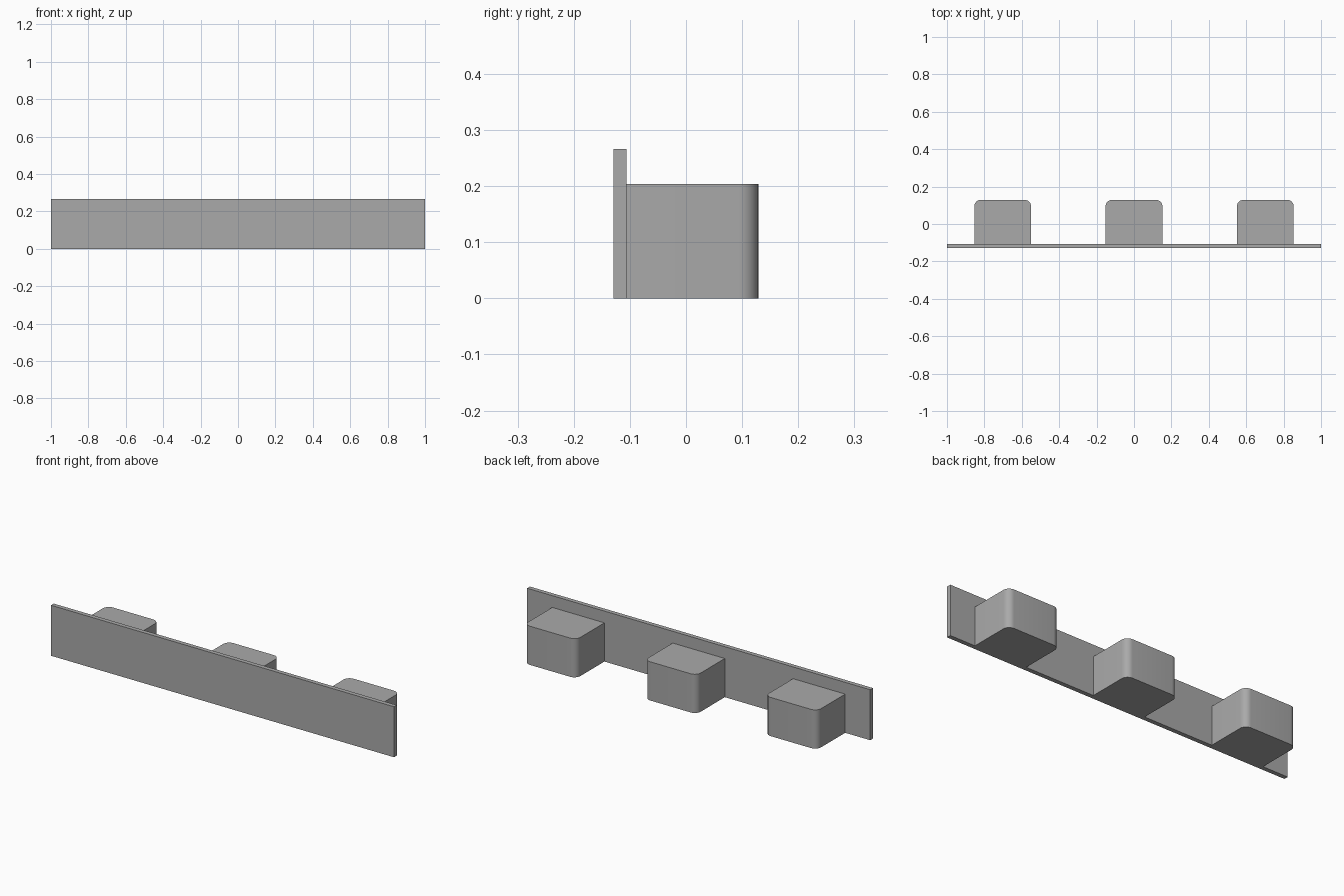
import bpy
import bmesh

cube = bpy.data.objects.get("Cube")
if cube:
    bpy.data.objects.remove(cube, do_unlink=True)

grey = bpy.data.materials.new("plain_grey")
grey.use_nodes = True
colour = (0.4, 0.4, 0.4, 1)
grey.diffuse_color = colour
grey.node_tree.nodes["Principled BSDF"].inputs["Base Color"].default_value = colour


def box(name, x, y, z, round_back=0):
    """Box between the given limits, optionally with rounded upright back edges."""
    bm = bmesh.new()
    bmesh.ops.create_cube(bm, size=1)
    for v in bm.verts:
        v.co = [lim[0] if c < 0 else lim[1] for c, lim in zip(v.co, (x, y, z))]
    if round_back:
        edges = [e for e in bm.edges
                 if all(abs(v.co.y - y[1]) < 1e-5 for v in e.verts)
                 and abs(e.verts[0].co.z - e.verts[1].co.z) > 0.01]
        bmesh.ops.bevel(bm, geom=edges, offset=round_back, segments=8,
                        profile=0.5, affect='EDGES')
    mesh = bpy.data.meshes.new(name)
    bm.to_mesh(mesh)
    bm.free()
    mesh.materials.append(grey)
    obj = bpy.data.objects.new(name, mesh)
    bpy.context.collection.objects.link(obj)
    bpy.ops.object.select_all(action='DESELECT')
    obj.select_set(True)
    bpy.context.view_layer.objects.active = obj
    bpy.ops.object.shade_smooth_by_angle()
    return obj


# Long front panel
box("front_panel", (-1, 1), (-0.129, -0.106), (0, 0.266))

# Three blocks behind it, rounded at the back
for label, cx in (("right", -0.702), ("middle", 0), ("left", 0.702)):
    box(label + "_block", (cx - 0.152, cx + 0.152), (-0.106, 0.129),
        (0, 0.204), round_back=0.035)
